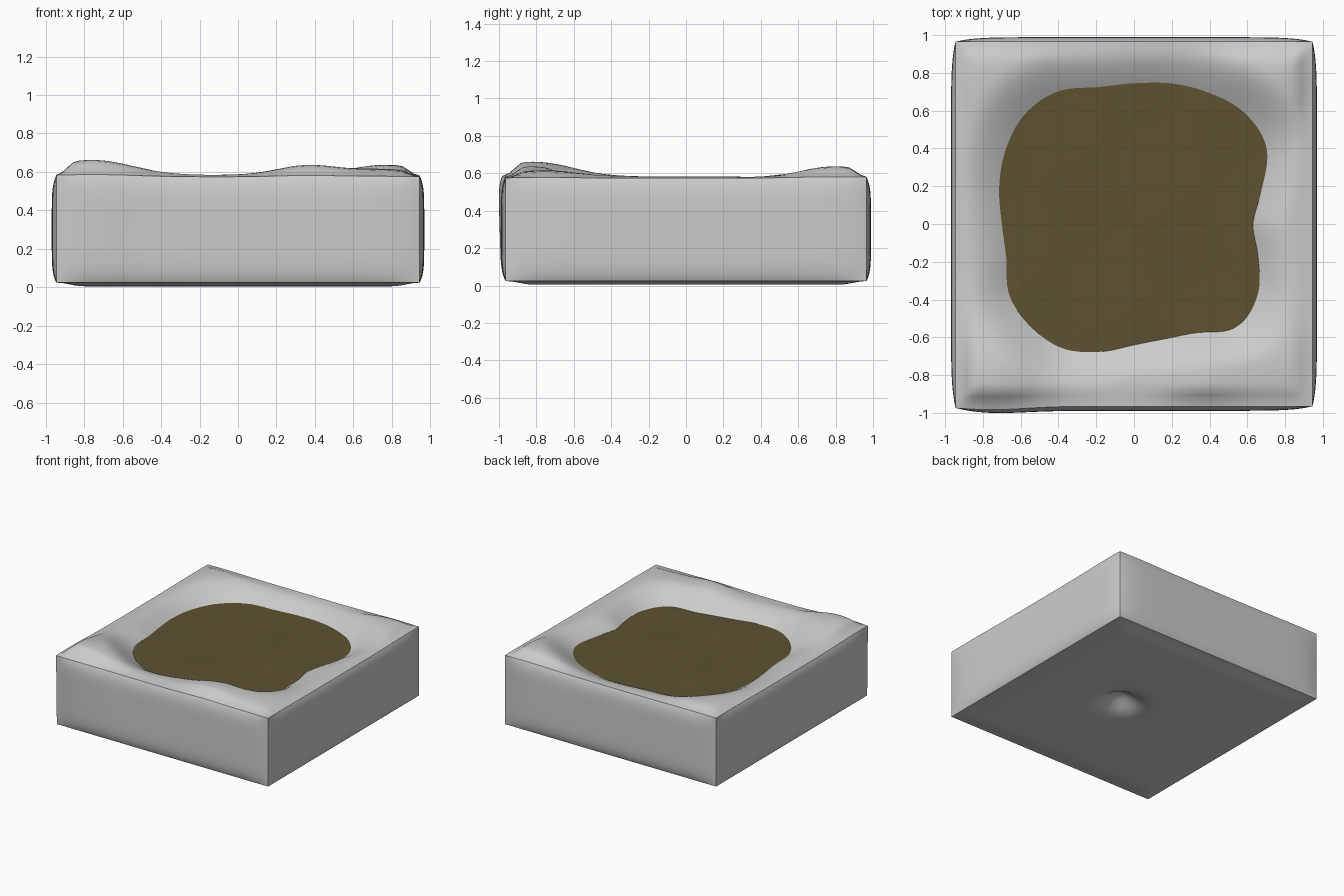
import bpy, bmesh
from math import sin, cos, tau, atan2, hypot, exp, floor

if "Cube" in bpy.data.objects:
    bpy.data.objects.remove(bpy.data.objects["Cube"])

# Pool outline: radius every 15 degrees, starting at +x
RADII = [.63, .70, .81, .83, .80, .77, .745, .75, .81, .82, .785, .74,
         .70, .70, .76, .77, .76, .70, .64, .63, .665, .77, .755, .68]
LEVEL = .505


def outline(a):
    f = (a % tau) / tau * 24
    i = floor(f)
    t = f - i
    p0, p1, p2, p3 = (RADII[(i + k) % 24] for k in (-1, 0, 1, 2))
    return p1 + .5 * t * (p2 - p0 + t * (2*p0 - 5*p1 + 4*p2 - p3 + t * (3*(p1 - p2) + p3 - p0)))


def smooth(t):
    t = max(0, min(1, t))
    return t * t * (3 - 2 * t)


def bump(x, y, cx, cy, r):
    return exp(-((x - cx)**2 + (y - cy)**2) / r**2)


def top_height(x, y, edge):
    # Uneven rim that falls into the bowl, crossing the pool level at its outline
    lumps = (.078 * bump(x, y, -.76, -.82, .3) + .05 * bump(x, y, .36, -.83, .22)
             + .053 * bump(x, y, .77, .8, .28) + .03 * bump(x, y, .75, -.75, .25)
             + .03 * bump(x, y, -.78, .78, .3))
    rim = .572 + (.2 + .8 * smooth(edge / .11)) * (.012 + lumps)
    t = hypot(x, y) / outline(atan2(y, x))
    return rim - (rim - LEVEL) / .317 * (1 - smooth((t - .5) / .8))


def finish(bm, name):
    bmesh.ops.recalc_face_normals(bm, faces=bm.faces[:])
    mesh = bpy.data.meshes.new(name)
    bm.to_mesh(mesh)
    bm.free()
    ob = bpy.data.objects.new(name, mesh)
    bpy.context.collection.objects.link(ob)
    bpy.ops.object.select_all(action='DESELECT')
    ob.select_set(True)
    bpy.context.view_layer.objects.active = ob
    bpy.ops.object.shade_smooth_by_angle(angle=.7)
    return ob


# Stone block: dense box with slightly bulging sides, bowl on top, dent below
bm = bmesh.new()
bmesh.ops.create_cube(bm, size=2)
bmesh.ops.subdivide_edges(bm, edges=bm.edges[:], cuts=63, use_grid_fill=True)
for v in bm.verts:
    p, q, w = v.co
    side = 1 - w**6
    x = p * (.945 + .024 * (1 - q**10) * side)
    y = q * (.965 + .024 * (1 - p**10) * side)
    y -= .018 * max(0, -q)**8 * (1 + w) / 2 * bump(x, 0, -.75, 0, .25)
    edge = 1 - max(abs(p), abs(q))
    top = top_height(x, y, edge)
    if w < 1:
        top = top_height(x, y, 0)
    low = .024 - .019 * smooth(edge / .15) + .1 * bump(x, y, .13, 0, .13)
    v.co = x, y, low + (top - low) * (w + 1) / 2
finish(bm, "stone_block")

# Murky pool: rippled disc that just reaches into the bowl wall
bm = bmesh.new()
N = 96
rings = []
for k in range(1, 17):
    ring = []
    for i in range(N):
        a = tau * i / N
        r = outline(a) * 1.02 * k / 16
        x, y = r * cos(a), r * sin(a)
        fade = 1 - (k / 16)**4
        ring.append(bm.verts.new((x, y, LEVEL + .006 * fade * sin(7*x + 2*y) * cos(6*y - 3*x))))
    rings.append(ring)
bm.faces.new(rings[0])
for a, b in zip(rings, rings[1:]):
    for i in range(N):
        j = (i + 1) % N
        bm.faces.new((a[i], b[i], b[j], a[j]))
pool = finish(bm, "pool_surface")
if pool.data.polygons[0].normal.z < 0:
    pool.data.flip_normals()
mat = bpy.data.materials.new("murky_brown")
mat.diffuse_color = (.11, .085, .03, 1)
mat.use_nodes = True
mat.node_tree.nodes["Principled BSDF"].inputs["Base Color"].default_value = mat.diffuse_color
pool.data.materials.append(mat)
